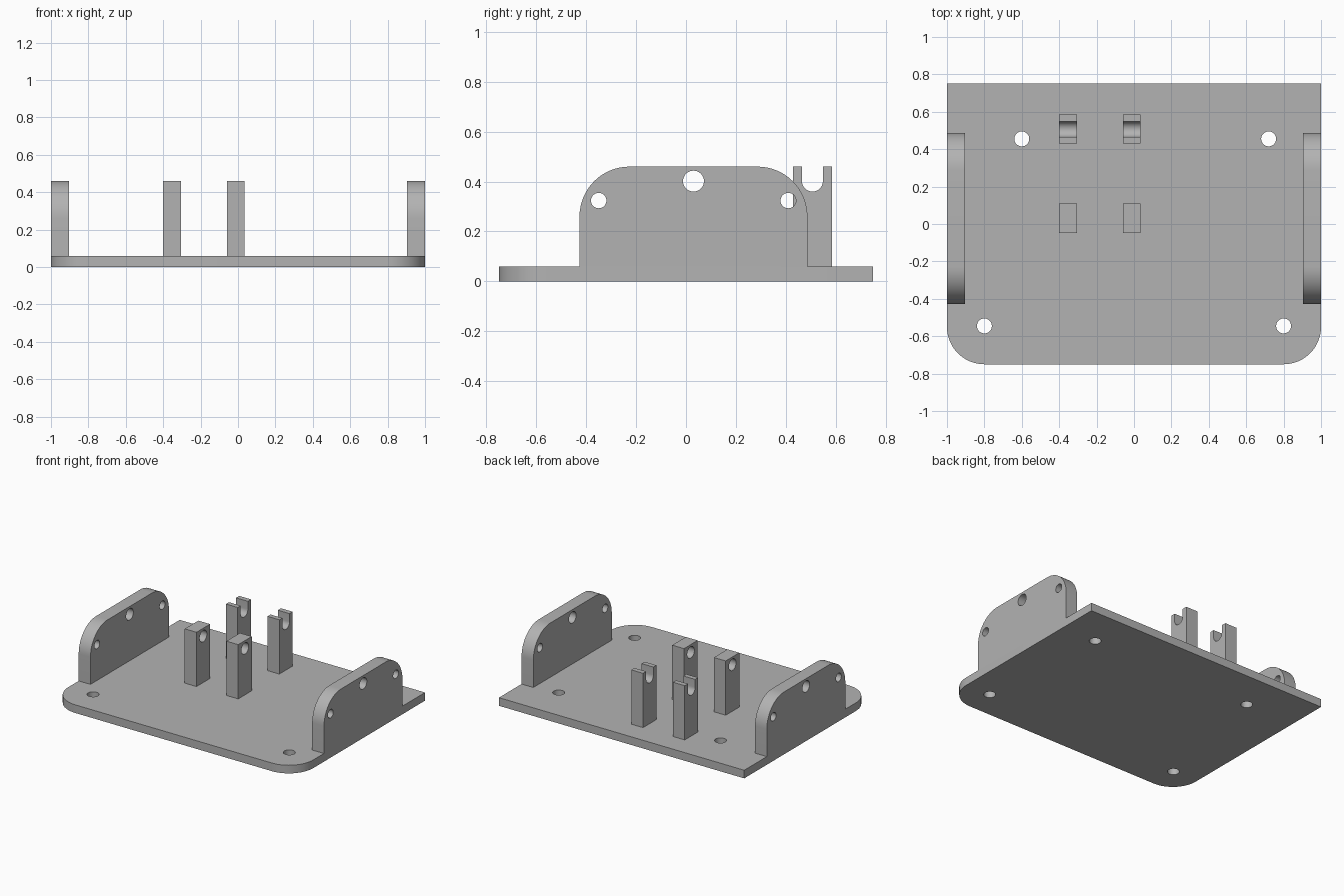
import bpy, bmesh, math
from mathutils import Vector

if "Cube" in bpy.data.objects:
    bpy.data.objects.remove(bpy.data.objects["Cube"])

grey = bpy.data.materials.new("grey plastic")
grey.diffuse_color = (0.45, 0.45, 0.45, 1)
grey.use_nodes = True
grey.node_tree.nodes["Principled BSDF"].inputs["Base Color"].default_value = grey.diffuse_color


def arc(cx, cy, r, a0, a1, n=16):
    """Points on an arc, angles in degrees."""
    return [(cx + r * math.cos(math.radians(a0 + (a1 - a0) * i / n)),
             cy + r * math.sin(math.radians(a0 + (a1 - a0) * i / n)))
            for i in range(n + 1)]


def circle(cx, cy, r):
    return arc(cx, cy, r, 0, 360, 32)[:-1]


def extrude_profile(name, outline, holes, place, depth):
    """Fill an outline with round holes and extrude it along depth."""
    bm = bmesh.new()
    edges = []
    for loop in [outline] + [circle(*h) for h in holes]:
        vs = [bm.verts.new(place(u, v)) for u, v in loop]
        edges += [bm.edges.new((vs[i - 1], vs[i])) for i in range(len(vs))]
    bmesh.ops.triangle_fill(bm, edges=edges, use_beauty=True)
    res = bmesh.ops.extrude_face_region(bm, geom=bm.faces[:], use_keep_orig=True)
    top = [g for g in res["geom"] if isinstance(g, bmesh.types.BMVert)]
    bmesh.ops.translate(bm, verts=top, vec=Vector(depth))
    bmesh.ops.recalc_face_normals(bm, faces=bm.faces[:])
    mesh = bpy.data.meshes.new(name)
    bm.to_mesh(mesh)
    bm.free()
    mesh.materials.append(grey)
    ob = bpy.data.objects.new(name, mesh)
    bpy.context.collection.objects.link(ob)
    bpy.ops.object.select_all(action="DESELECT")
    ob.select_set(True)
    bpy.context.view_layer.objects.active = ob
    bpy.ops.object.shade_smooth_by_angle(angle=math.radians(30))


T, H, W = 0.06, 0.46, 0.096     # plate thickness, overall height, wall width

# Base plate: rounded front corners, four screw holes
plate = ([(1, 0.75), (-1, 0.75)] + arc(-0.8, -0.55, 0.2, 180, 270)
         + arc(0.8, -0.55, 0.2, 270, 360))
screws = [(-0.6, 0.455, 0.04), (0.72, 0.455, 0.04),
          (-0.8, -0.545, 0.04), (0.8, -0.545, 0.04)]
extrude_profile("base_plate", plate, screws, lambda u, v: (u, v, 0), (0, 0, T))

# Side walls: rounded top corners, three holes each
wall = ([(-0.427, T), (0.487, T)] + arc(0.287, H - 0.2, 0.2, 0, 90)
        + arc(-0.227, H - 0.2, 0.2, 90, 180))
wall_holes = [(0.03, 0.402, 0.042), (-0.35, 0.324, 0.031), (0.41, 0.324, 0.031)]
for name, x in (("left_wall", -1), ("right_wall", 1 - W)):
    extrude_profile(name, wall, wall_holes, lambda u, v: (x, u, v), (W, 0, 0))

# Posts: front pair with a round hole, back pair with an open slot
post = [(-0.049, T), (0.109, T), (0.109, H), (-0.049, H)]
slotted = ([(0.43, T), (0.586, T), (0.586, H), (0.549, H)]
           + arc(0.507, 0.402, 0.042, 0, -180) + [(0.465, H), (0.43, H)])
for side, x in (("left", -0.4), ("right", -0.06)):
    extrude_profile(side + "_holed_post", post, [(0.03, 0.402, 0.042)],
                    lambda u, v: (x, u, v), (W, 0, 0))
    extrude_profile(side + "_slotted_post", slotted, [],
                    lambda u, v: (x, u, v), (W, 0, 0))
